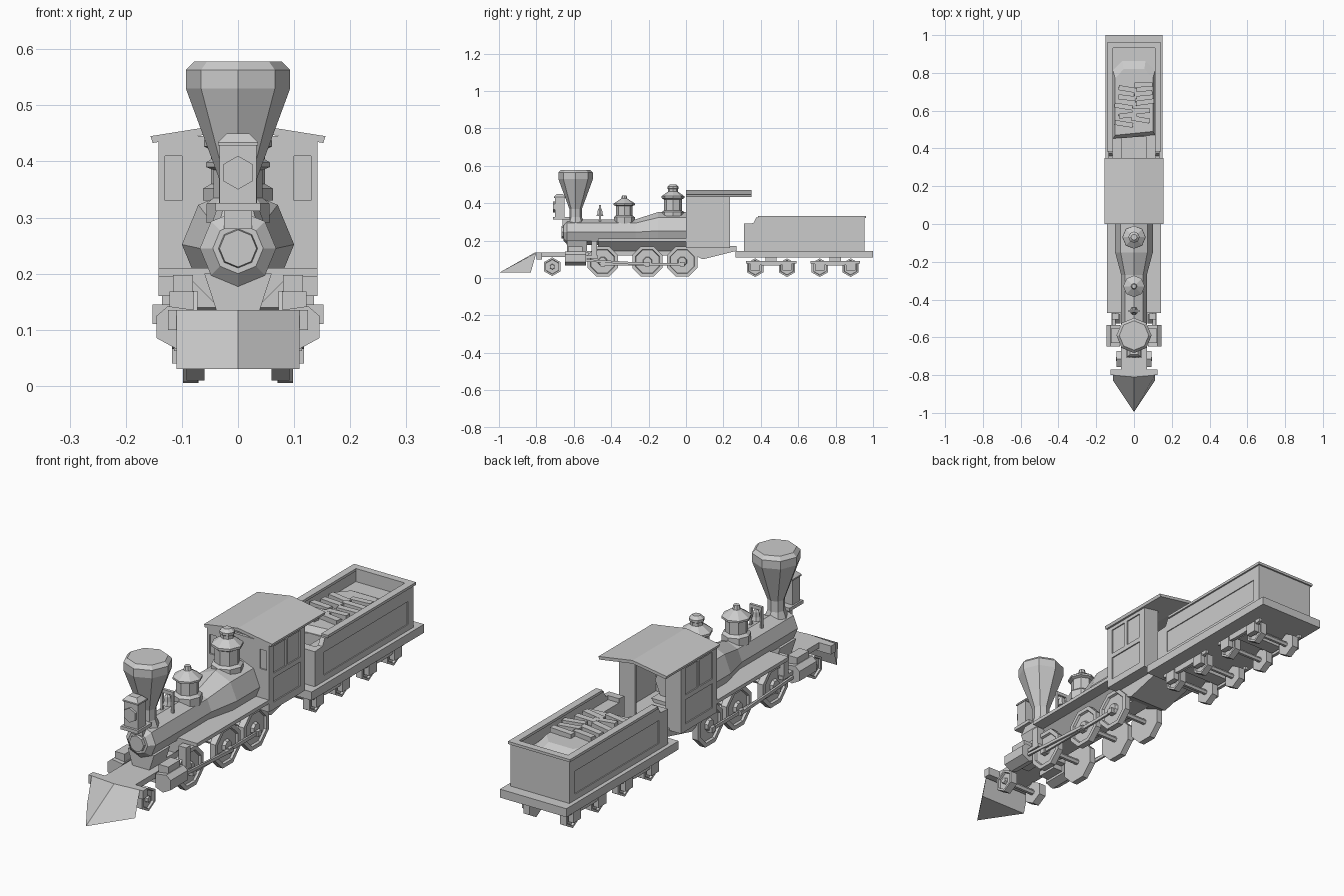
import bpy, bmesh, math, random
from mathutils import Matrix

if "Cube" in bpy.data.objects:
    bpy.data.objects.remove(bpy.data.objects["Cube"])

random.seed(4)
grey = bpy.data.materials.new("light_grey")
grey.diffuse_color = (0.6, 0.6, 0.6, 1)
grey.use_nodes = True
grey.node_tree.nodes["Principled BSDF"].inputs["Base Color"].default_value = grey.diffuse_color


def finish(name, bm):
    bmesh.ops.recalc_face_normals(bm, faces=bm.faces)
    me = bpy.data.meshes.new(name)
    bm.to_mesh(me)
    bm.free()
    me.materials.append(grey)
    ob = bpy.data.objects.new(name, me)
    bpy.context.collection.objects.link(ob)
    return ob


def loft(name, loops):
    """Skin a list of equal-length vertex loops and cap both ends."""
    bm = bmesh.new()
    rows = [[bm.verts.new(p) for p in lp] for lp in loops]
    n = len(rows[0])
    for a, b in zip(rows, rows[1:]):
        for i in range(n):
            j = (i + 1) % n
            bm.faces.new((a[i], a[j], b[j], b[i]))
    bm.faces.new(rows[0])
    bm.faces.new(rows[-1])
    return finish(name, bm)


def box(name, x0, x1, y0, y1, z0, z1):
    return loft(name, [[(x0, y0, z), (x1, y0, z), (x1, y1, z), (x0, y1, z)] for z in (z0, z1)])


def prism_x(name, pts, x0, x1):
    return loft(name, [[(x, y, z) for y, z in pts] for x in (x0, x1)])


def prism_y(name, pts, y0, y1):
    return loft(name, [[(x, y, z) for x, z in pts] for y in (y0, y1)])


def ring(n, r, turn=0.0):
    return [(r * math.cos(2 * math.pi * i / n + turn), r * math.sin(2 * math.pi * i / n + turn)) for i in range(n)]


def turned(name, y, profile, n=8, x=0.0):
    """Upright turned part from (radius, z) pairs."""
    return loft(name, [[(x + a, y + b, z) for a, b in ring(n, r)] for r, z in profile])


def along_y(name, rings, n=8, x=0.0, turn=0.0):
    """Lengthwise part from (y, radius, centre z)."""
    return loft(name, [[(x + a, y, zc + b) for a, b in ring(n, r, turn)] for y, r, zc in rings])


def along_x(name, y, z, rings, n, turn=0.0):
    """Crosswise part from (x, radius)."""
    return loft(name, [[(x, y + a, z + b) for a, b in ring(n, r, turn)] for x, r in rings])


def carve(ob, cuts):
    """Cut boxes (x0, x1, y0, y1, z0, z1) out of a part."""
    for c in cuts:
        cutter = box("cutter", *c)
        cutter.hide_render = True
        mod = ob.modifiers.new("cut", 'BOOLEAN')
        mod.operation, mod.solver, mod.object = 'DIFFERENCE', 'EXACT', cutter
        bpy.context.view_layer.update()
        me = bpy.data.meshes.new_from_object(ob.evaluated_get(bpy.context.evaluated_depsgraph_get()))
        ob.modifiers.clear()
        ob.data = me
        bpy.data.objects.remove(cutter)


# Cowcatcher, bumper and front deck
loft("cowcatcher", [[(-.11, -.83, .03), (0, -.995, .03), (.11, -.83, .03)],
                    [(-.11, -.80, .135), (0, -.81, .135), (.11, -.80, .135)]])
box("bumper", -.125, .125, -.80, -.77, .10, .135)
box("front_deck", -.07, .07, -.78, -.52, .112, .135)

# Boiler, smokebox door, saddle, chassis
along_y("boiler", [(-.655, .045, .245), (-.635, .068, .245), (-.27, .068, .245),
                   (-.15, .1, .252), (.06, .1, .252)])
along_y("smokebox_door", [(-.665, .033, .245), (-.645, .037, .245)])
prism_y("saddle", [(-.037, .13), (.037, .13), (.06, .2), (-.06, .2)], -.635, -.53)
prism_y("chassis", [(-.04, .12), (.04, .12), (.04, .145), (.09, .195), (-.09, .195), (-.04, .145)], -.47, .1)
box("frame_bar", -.04, .04, -.56, -.46, .12, .145)
box("running_board", -.142, .142, -.47, .01, .195, .21)
prism_x("ash_pan", [(0, .17), (0, .14), (.09, .10), (.27, .145), (.27, .17)], -.09, .09)

# Chimney and domes
turned("chimney", -.59, [(.045, .295), (.034, .325), (.034, .37), (.093, .53), (.093, .563), (.078, .578)])
turned("sand_dome", -.33, [(.056, .29), (.056, .325), (.044, .335), (.044, .385), (.057, .39),
                           (.057, .398), (.016, .425), (.012, .442)])
turned("steam_dome", -.07, [(.062, .33), (.062, .352), (.048, .36), (.048, .42), (.061, .427),
                            (.061, .437), (.026, .462), (.026, .475), (.03, .478), (.03, .488), (.016, .5)])

# Bell in its yoke
turned("bell", -.46, [(.022, .33), (.016, .345), (.013, .365), (.004, .375)], 6)
for s in (-1, 1):
    box("bell_post", s * .024 - .004, s * .024 + .004, -.466, -.454, .29, .38)
box("bell_yoke", -.028, .028, -.466, -.454, .376, .39)

# Headlight
box("headlight_bracket", -.04, .04, -.71, -.62, .312, .326)
box("headlight_stand", -.025, .025, -.66, -.62, .28, .315)
box("headlight_case", -.033, .033, -.70, -.65, .326, .43)
loft("headlight_roof", [[(-a, -.675 - b, z), (a, -.675 - b, z), (a, -.675 + b, z), (-a, -.675 + b, z)]
                        for a, b, z in ((.036, .03, .428), (.036, .03, .434), (.02, .015, .45))])
along_y("headlight_lens", [(-.71, .03, .38), (-.69, .03, .38)], 6, turn=math.pi / 6)

# Cab with recessed windows and open back
cab = box("cab", -.142, .142, 0, .235, .16, .445)
cuts = [(-.13, .13, .012, .223, .18, .5), (-.07, .07, .2, .3, .18, .5)]
for s in (-1, 1):
    a, b = sorted((s * .10, s * .13))
    cuts.append((a, b, -.01, .006, .33, .41))
    a, b = sorted((s * .137, s * .2))
    cuts += [(a, b, .03, .11, .31, .42), (a, b, .125, .205, .31, .42), (a, b, .03, .205, .19, .29)]
carve(cab, cuts)
prism_y("cab_roof", [(-.152, .433), (0, .457), (.152, .433), (.156, .445), (0, .47), (-.156, .445)], 0, .35)


def wheel(name, s, y, z, r, n, x0, x1, turn):
    """Wheel with a raised rim and hub, s picks the side."""
    rings = [(x0, r), (x1, r), (x1, r * .8), (x1 - .009, r * .76), (x1 - .009, r * .3), (x1 + .003, r * .25)]
    along_x(name, y, z, [(s * x, q) for x, q in rings], n, turn)


# Driving wheels, pilot wheels and axles
drivers = (-.446, -.206, -.02)
for y in drivers:
    along_x("driving_axle", y, .088, [(-.08, .012), (.08, .012)], 6)
along_x("pilot_axle", -.715, .06, [(-.07, .012), (.07, .012)], 6)
for s in (-1, 1):
    for y in drivers:
        wheel("driving_wheel", s, y, .088, .088, 8, .072, .098, math.pi / 8)
    wheel("pilot_wheel", s, -.715, .06, .05, 6, .06, .092, math.pi / 6)

    # Cylinder, valve chest, guide and rods on each side
    prism_y("cylinder", [(s * x, z) for x, z in ((.075, .135), (.075, .08), (.11, .066), (.145, .085),
                                                 (.145, .125), (.125, .142))], -.648, -.535)
    box("valve_chest", *sorted((s * .078, s * .122)), -.63, -.553, .13, .168)
    box("cylinder_bridge", *sorted((s * .03, s * .08)), -.635, -.545, .09, .13)
    box("crosshead_guide", *sorted((s * .095, s * .116)), -.535, -.47, .105, .12)
    box("guide_hanger", *sorted((s * .08, s * .116)), -.505, -.475, .105, .198)
    box("coupling_rod", *sorted((s * .1, s * .108)), -.46, -.01, .066, .08)
    prism_x("main_rod", [(-.54, .088), (-.54, .1), (-.195, .08), (-.195, .066)], s * .109, s * .118)
    for y in drivers:
        box("crank_pin", *sorted((s * .09, s * .114)), y - .012, y + .012, .062, .084)

# Tender deck and body
box("tender_deck", -.152, .152, .265, 1.0, .11, .145)
tender = prism_x("tender_body", [(.31, .145), (.31, .29), (.36, .293), (.375, .322), (.955, .322), (.955, .145)],
                 -.135, .135)
carve(tender, [(-.115, .115, .345, .935, .275, .5), (-.065, .065, .25, .46, .15, .5)]
      + [(*sorted((s * .131, s * .2)), .37, .92, .17, .265) for s in (-1, 1)])
for s in (-1, 1):
    box("tender_rim", *sorted((s * .112, s * .142)), .385, .96, .32, .331)
box("tender_rim_back", -.142, .142, .932, .962, .32, .331)

# Fuel pile with loose logs
loft("fuel_pile", [[(-a, y0, z), (a, y0 + .02, z), (a, y1, z), (.55 * a, y1 + .05, z), (-.55 * a, y1 + .05, z),
                    (-a, y1, z)] for a, y0, y1, z in ((.113, .45, .82, .272), (.10, .47, .77, .298))])
for i in range(10):
    log = box("log", -.048, .048, -.013, .013, -.01, .01)
    x = (.045 if i % 2 else -.045) + random.uniform(-.015, .015)
    log.matrix_world = (Matrix.Translation((x, .53 + i * .023, .308))
                        @ Matrix.Rotation(random.uniform(-.2, .2), 4, 'Z')
                        @ Matrix.Rotation(random.uniform(-.08, .08), 4, 'Y'))

# Tender trucks
for y0, y1 in ((.37, .54), (.715, .88)):
    box("truck_bolster", -.09, .09, (y0 + y1) / 2 - .03, (y0 + y1) / 2 + .03, .07, .112)
    for s in (-1, 1):
        prism_x("truck_frame", [(y0 - .05, .078), (y0 - .05, .092), (y1 + .05, .092), (y1 + .05, .078),
                                (y1 - .05, .066), (y0 + .05, .066)], s * .098, s * .112)
    for y in (y0, y1):
        along_x("tender_axle", y, .055, [(-.09, .011), (.09, .011)], 6)
        for s in (-1, 1):
            wheel("tender_wheel", s, y, .055, .05, 6, .07, .098, math.pi / 6)
            box("axle_box", *sorted((s * .095, s * .118)), y - .025, y + .025, .04, .085)
